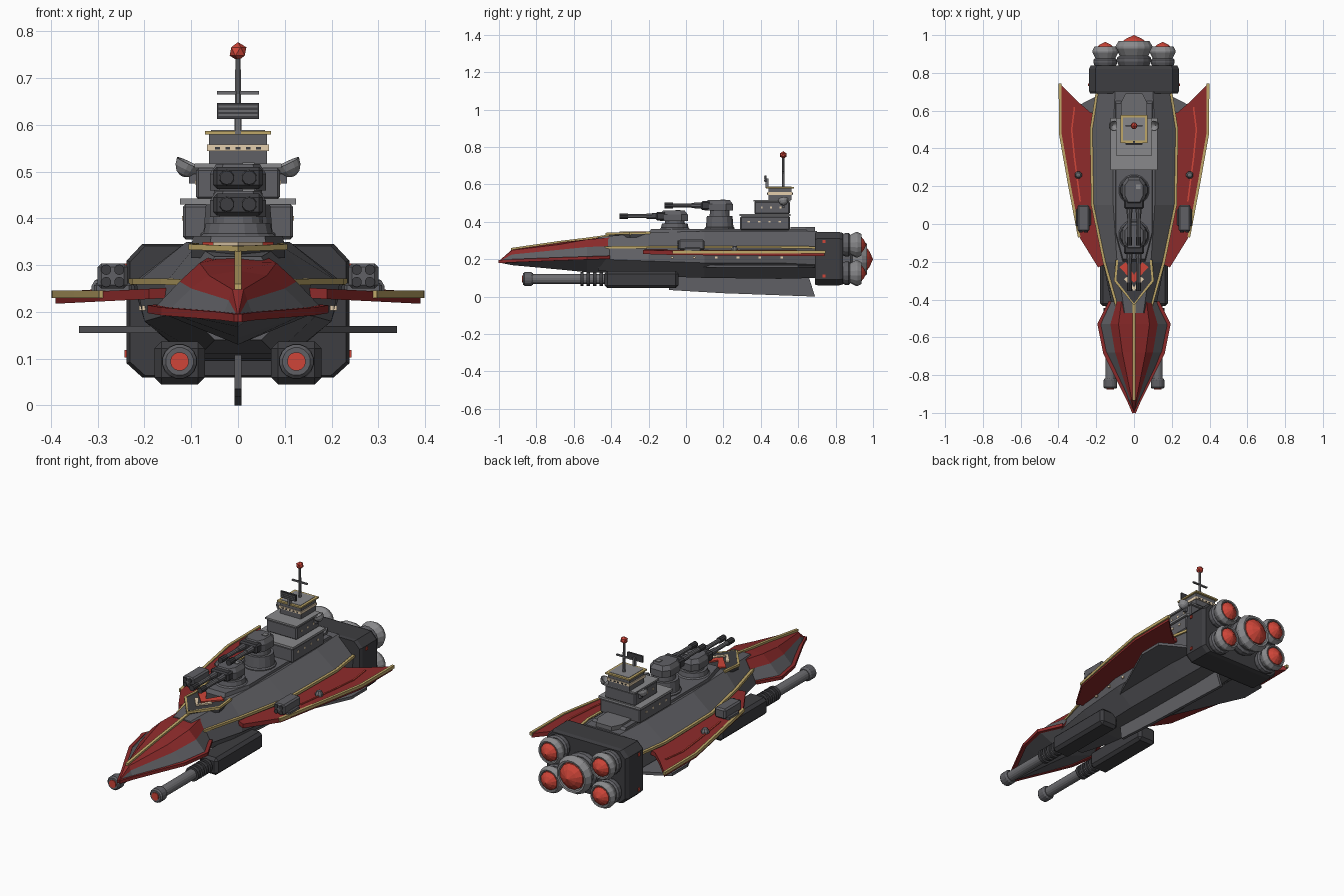
import bpy, bmesh, math
from mathutils import Vector, Matrix

if "Cube" in bpy.data.objects:
    bpy.data.objects.remove(bpy.data.objects["Cube"])

def material(name, r, g, b):
    m = bpy.data.materials.new(name)
    m.diffuse_color = (r, g, b, 1)
    m.use_nodes = True
    m.node_tree.nodes["Principled BSDF"].inputs["Base Color"].default_value = m.diffuse_color
    return m

HULL = material("hull grey", .118, .118, .13)
DARK = material("dark grey", .047, .047, .052)
LIGHT = material("light grey", .25, .25, .26)
MID = material("gun grey", .155, .155, .165)
RED = material("deep red", .27, .024, .024)
GLOW = material("bright red", .62, .06, .04)
GOLD = material("gold", .52, .39, .14)
CREAM = material("cream", .78, .62, .42)

def build(name, mats, verts, faces, idx=None, matrix=None):
    me = bpy.data.meshes.new(name)
    me.from_pydata([tuple(v) for v in verts], [], faces)
    for m in (mats if isinstance(mats, list) else [mats]):
        me.materials.append(m)
    if idx:
        for p, i in zip(me.polygons, idx):
            p.material_index = i
    bm = bmesh.new()
    bm.from_mesh(me)
    bmesh.ops.remove_doubles(bm, verts=bm.verts, dist=1e-5)
    bmesh.ops.recalc_face_normals(bm, faces=bm.faces)
    bm.to_mesh(me)
    bm.free()
    ob = bpy.data.objects.new(name, me)
    if matrix:
        ob.matrix_world = matrix
    bpy.context.collection.objects.link(ob)
    return ob

def rings(name, mats, rs, strip=None, matrix=None, caps=True):
    """Skin a list of equal-length closed rings; strip[j] is the material of side j."""
    n = len(rs[0])
    verts = [p for r in rs for p in r]
    faces, idx = [], []
    for i in range(len(rs) - 1):
        for j in range(n):
            k = (j + 1) % n
            faces.append((i*n + j, i*n + k, i*n + n + k, i*n + n + j))
            idx.append(strip[j] if strip else 0)
    if caps:
        faces += [tuple(range(n)), tuple(range(len(verts) - n, len(verts)))]
        idx += [0, 0]
    return build(name, mats, verts, faces, idx, matrix)

def loft(name, mats, sections, strip):
    """Sections are (y, half profile from top to bottom), mirrored in x."""
    rs = [[(x, y, z) for x, z in h] + [(-x, y, z) for x, z in reversed(h)] for y, h in sections]
    return rings(name, mats, rs, strip + strip[-2::-1] + [0])

def box(name, mat, x0, x1, y0, y1, z0, z1, bevel=0):
    r = lambda z: [(x0, y0, z), (x1, y0, z), (x1, y1, z), (x0, y1, z)]
    ob = rings(name, mat, [r(z0), r(z1)])
    if bevel:
        b = ob.modifiers.new("bevel", "BEVEL")
        b.width, b.segments = bevel, 1
    return ob

def prism(name, mat, plan, z0, z1, top=1.0):
    c = sum((Vector(p) for p in plan), Vector((0, 0))) / len(plan)
    up = [c + (Vector(p) - c) * top for p in plan]
    return rings(name, mat, [[(x, y, z0) for x, y in plan], [(x, y, z1) for x, y in up]])

def lathe(name, mat, prof, loc, axis=(0, 1, 0), n=16):
    """Profile of (radius, distance along axis)."""
    m = Matrix.Translation(loc) @ Vector((0, 0, 1)).rotation_difference(Vector(axis)).to_matrix().to_4x4()
    rs = [[(r*math.cos(2*math.pi*(i + .5)/n), r*math.sin(2*math.pi*(i + .5)/n), h)
           for i in range(n)] for r, h in prof]
    return rings(name, mat, rs, matrix=m)

def trim(name, mat, pts, w, h):
    """Rectangular strip swept along a path."""
    pts = [Vector(p) for p in pts]
    rs = []
    for i, p in enumerate(pts):
        t = pts[min(i + 1, len(pts) - 1)] - pts[max(i - 1, 0)]
        s = Vector((-t.y, t.x, 0)).normalized() * w / 2
        u = Vector((0, 0, h / 2))
        rs.append([p - s - u, p + s - u, p + s + u, p - s + u])
    return rings(name, mat, rs)

# main hull
loft("main_hull", HULL, [
    (-.47, [(.05, .318), (.085, .255), (.11, .2), (.05, .14)]),
    (-.2, [(.09, .342), (.155, .262), (.165, .19), (.08, .11)]),
    (.1, [(.11, .35), (.218, .262), (.2, .18), (.1, .1)]),
    (.5, [(.11, .35), (.225, .262), (.2, .18), (.1, .095)]),
    (.7, [(.1, .35), (.195, .258), (.185, .17), (.09, .1)])], [0, 0, 0, 0])
prism("raised_deck", HULL, [(-.06, -.2), (.06, -.2), (.1, -.05), (.1, .66), (-.1, .66), (-.1, -.05)], .34, .362, .96)
prism("stern_hatch", MID, [(-.07, .56), (.07, .56), (.07, .64), (.045, .69), (-.045, .69), (-.07, .64)], .35, .372)
rings("keel_fin", HULL, [[(x, y, z) for y, z in ((-.1, .11), (-.09, .035), (.2, .018), (.69, 0), (.655, .11))]
                         for x in (-.008, .008)])

# armoured bow
loft("bow", [RED, HULL], [
    (-1, [(0, .19), (0, .19), (0, .188), (0, .186), (0, .182)]),
    (-.93, [(0, .252), (.012, .248), (.02, .225), (.032, .192), (0, .168)]),
    (-.68, [(0, .288), (.062, .278), (.1, .25), (.152, .2), (.0, .145)]),
    (-.53, [(0, .306), (.082, .305), (.125, .265), (.182, .205), (.0, .13)]),
    (-.41, [(0, .322), (.066, .315), (.09, .27), (.125, .21), (.0, .13)])], [0, 0, 1, 1, 1])
trim("bow_ridge_trim", GOLD, [(0, -.935, .254), (0, -.68, .291), (0, -.53, .309), (0, -.41, .326)], .015, .012)

# pointed foredeck with chevrons
prism("foredeck", DARK, [(-.09, -.19), (-.1, -.3), (0, -.42), (.1, -.3), (.09, -.19)], .315, .342)
trim("red_chevron", GLOW, [(-.06, -.215, .345), (0, -.29, .345), (.06, -.215, .345)], .042, .008)
trim("cream_chevron", CREAM, [(-.045, -.285, .345), (0, -.345, .345), (.045, -.285, .345)], .02, .008)
trim("foredeck_trim", GOLD, [(-.09, -.19, .341), (-.1, -.3, .339), (0, -.425, .335), (.1, -.3, .339), (.09, -.19, .341)], .013, .012)

for s in (-1, 1):
    # bow rim and hull trims
    trim("bow_rim", RED, [(s*x, y, z) for x, y, z in (
        (0, -1, .187), (.03, -.93, .191), (.155, -.68, .201), (.185, -.53, .206), (.125, -.41, .21))], .018, .017)
    trim("hull_trim", GOLD, [(s*x, y, z) for x, y, z in (
        (.09, -.44, .262), (.158, -.2, .265), (.22, .1, .265), (.227, .5, .265), (.197, .69, .262))], .014, .013)
    # wing
    plan = [(.12, -.2), (.19, -.23), (.295, -.06), (.39, .475), (.39, .74), (.3, .65), (.23, .59), (.15, .58)]
    zt = lambda x: .249 - .05 * (x - .2)
    rings("wing", RED, [[(s*x, y, zt(x) - d) for x, y in plan] for d in (0, .022)])
    trim("wing_edge_trim", GOLD, [(s*x, y, .238) for x, y in ((.29, -.07), (.343, .21), (.39, .475), (.392, .745))], .014, .016)
    trim("wing_stripe", GLOW, [(s*x, y, zt(x) + .001) for x, y in ((.285, .12), (.315, .35), (.33, .5), (.315, .62))], .008, .006)
    lathe("wing_sensor", MID, [(.02, 0), (.02, .012), (.012, .025), (0, .028)], (s*.295, .26, .243), (0, 0, 1), 8)
    # lower stabiliser
    lp = [(.15, .05), (.34, .47), (.34, .6), (.27, .64), (.15, .7)]
    rings("lower_fin", HULL, [[(s*x, y, z) for x, y in lp] for z in (.155, .17)])
    # missile pod on the wing
    px = s * .268
    box("missile_pod", HULL, px - .032, px + .032, -.04, .1, .25, .304, .008)
    box("pod_foot", HULL, px - .04, px + .04, -.01, .08, .235, .262, .005)
    for dx in (-.014, .014):
        for z in (.264, .29):
            lathe("missile_tube", DARK, [(.011, 0), (.011, .008)], (px + dx, -.045, z), n=10)
    # underslung cannon
    cx = s * .125
    box("cannon_housing", DARK, cx - .054, cx + .054, -.435, -.04, .045, .137, .015)
    lathe("cannon_barrel", MID, [(.027, 0), (.027, .4)], (cx, -.83, .094))
    lathe("cannon_muzzle", HULL, [(.03, 0), (.037, .008), (.037, .045), (.03, .055)], (cx, -.872, .094))
    lathe("cannon_glow", GLOW, [(.02, 0), (.02, .01)], (cx, -.877, .094))
    for i in range(4):
        lathe("cannon_ring", DARK, [(.038, 0), (.038, .018)], (cx, -.565 + i*.034, .094))
    # hull windows
    for i in range(6):
        y = -.08 + i * .117
        x = min(.208, .187 + max(0, y + .08) * .12)
        box("hull_window", CREAM, s*x - .004, s*x + .004, y, y + .014, .203, .214)
    # engine block marker lights
    for z in (.11, .295):
        box("marker_light", GLOW, s*.238 - .005, s*.238 + .005, .73, .745, z - .008, z + .008)

# engine block and nozzles
r = [(-.205, .06), (.205, .06), (.238, .09), (.238, .31), (.205, .345), (-.205, .345), (-.238, .31), (-.238, .09)]
rings("engine_block", DARK, [[(x*k, y, .2 + (z - .2)*k) for x, z in r] for y, k in ((.69, .97), (.705, 1), (.82, 1), (.84, .96))])
def nozzle(x, z, k, ky):
    f = lambda pr: [(a*k, b*ky) for a, b in pr]
    lathe("nozzle_collar", HULL, f([(.078, 0), (.092, .03), (.092, .05), (.08, .06)]), (x, .83, z))
    lathe("nozzle_bell", LIGHT, f([(.074, .055), (.1, .1), (.1, .11), (.084, .138), (.074, .136), (.07, .11)]), (x, .83, z))
    lathe("nozzle_glow", GLOW, f([(.07, .11), (.068, .133), (.042, .152), (0, .17)]), (x, .83, z), n=12)
nozzle(0, .2, 1, 1)
for s in (-1, 1):
    for z in (.125, .277):
        nozzle(s*.152, z, .7, .79)

# twin gun turrets
def turret(y, zb, zm, zt):
    lathe("barbette", HULL, [(.082, zb), (.082, zb + .012), (.075, zb + .018), (.07, zm), (.055, zm), (.052, zt + .005)],
          (0, y, 0), (0, 0, 1), 16)
    plan = [(-.04, y - .08), (.04, y - .08), (.06, y - .04), (.06, y + .035), (.035, y + .07),
            (-.035, y + .07), (-.06, y + .035), (-.06, y - .04)]
    prism("turret_base", HULL, plan, zt, zt + .035)
    prism("turret_roof", HULL, plan, zt + .035, zt + .056, .78)
    box("turret_hatch", LIGHT, .01, .035, y + .005, y + .03, zt + .05, zt + .06)
    box("gun_mantlet", DARK, -.053, .053, y - .1, y - .05, zt + .003, zt + .05, .008)
    for s in (-1, 1):
        lathe("gun_barrel", MID, [(.011, 0), (.011, .22)], (s*.024, y - .28, zt + .027), n=10)
        lathe("gun_muzzle", DARK, [(.015, 0), (.015, .045)], (s*.024, y - .295, zt + .027), n=10)
        lathe("gun_sleeve", HULL, [(.014, 0), (.017, .06)], (s*.024, y - .15, zt + .027), n=10)
turret(-.06, .35, .39, .403)
turret(.18, .355, .43, .46)

# bridge tower
box("bridge_lower", HULL, -.118, .118, .29, .555, .355, .43, .006)
box("bridge_lower_roof", LIGHT, -.124, .124, .285, .56, .43, .442)
box("bridge_middle", HULL, -.09, .09, .365, .555, .44, .508, .006)
box("bridge_middle_roof", LIGHT, -.093, .093, .36, .56, .508, .517)
box("bridge_top", HULL, -.062, .062, .44, .565, .515, .58)
box("bridge_window_band", CREAM, -.066, .066, .436, .569, .544, .558)
for i in range(5):
    x = -.044 + i * .022
    box("bridge_window", DARK, x - .005, x + .005, .434, .571, .547, .553)
box("bridge_roof_rim", GOLD, -.071, .071, .428, .577, .579, .587)
box("bridge_roof", LIGHT, -.058, .058, .441, .564, .58, .589)
for i in range(4):
    box("lower_bridge_light", CREAM, -.12, .12, .33 + i*.055, .342 + i*.055, .395, .405)
for i in range(3):
    box("middle_bridge_light", CREAM, -.092, .092, .4 + i*.05, .41 + i*.05, .472, .482)
for s in (-1, 1):
    lathe("dish", LIGHT, [(.006, -.026), (.017, -.02), (.025, -.008), (.028, .006), (.025, .006), (.0, -.016)],
          (s*.108, .52, .514), (-s*.4, -.1, .85), 14)
    box("dish_arm", HULL, s*.095 - .01, s*.095 + .01, .512, .528, .475, .495)

# mast, radar and beacon
lathe("mast", MID, [(.008, .58), (.006, .75)], (0, .52, 0), (0, 0, 1), 8)
box("mast_crossbar", MID, -.045, .045, .515, .525, .665, .672)
box("radar_panel", DARK, -.045, .045, .42, .43, .613, .647)
for z in (.621, .63, .639):
    box("radar_slat", MID, -.042, .042, .417, .421, z - .002, z + .002)
box("radar_post", MID, -.006, .006, .425, .44, .58, .63)
bm = bmesh.new()
bmesh.ops.create_icosphere(bm, subdivisions=1, radius=.02)
me = bpy.data.meshes.new("beacon")
bm.to_mesh(me)
bm.free()
me.materials.append(GLOW)
beacon = bpy.data.objects.new("beacon", me)
beacon.location = (0, .52, .757)
bpy.context.collection.objects.link(beacon)
